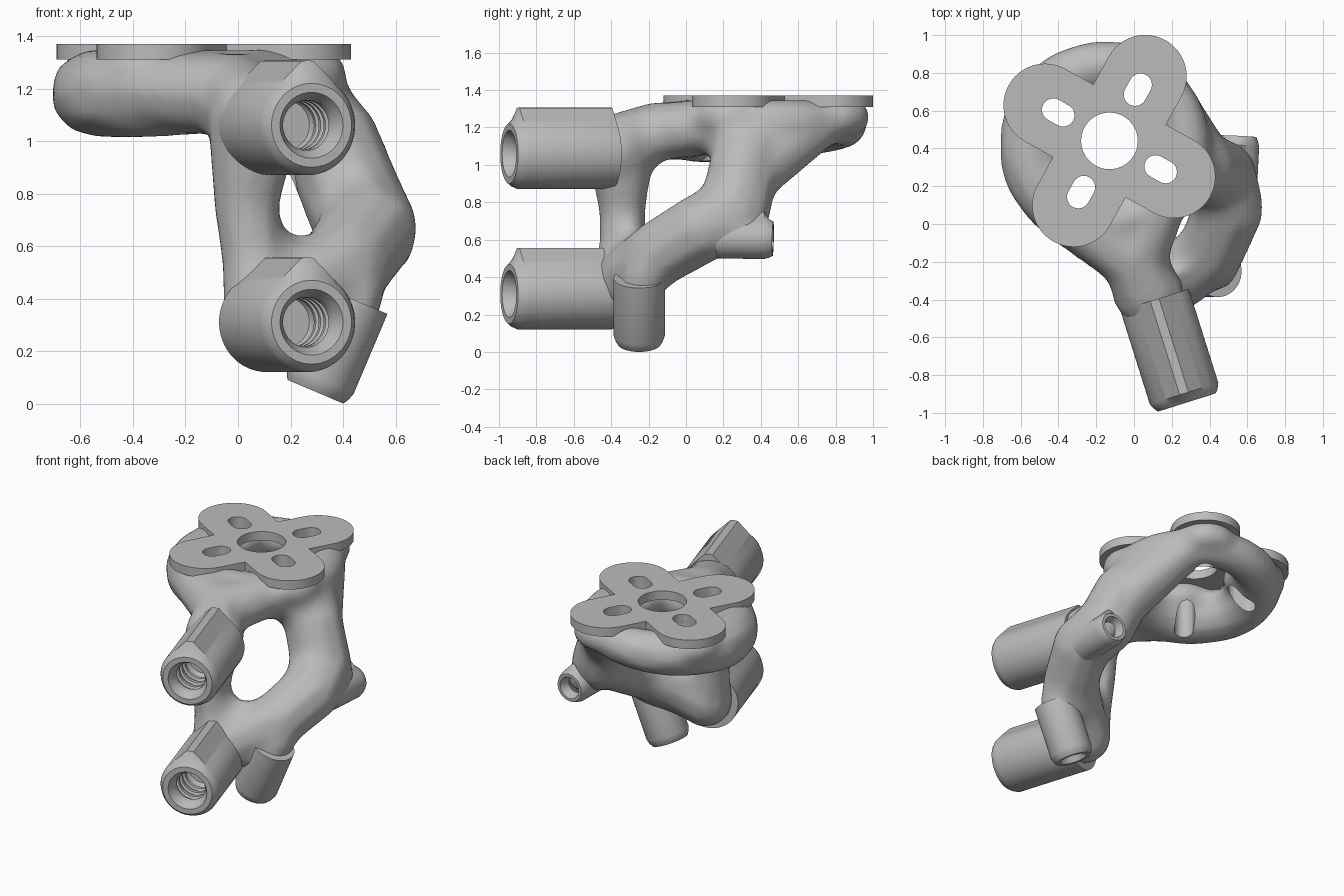
import bpy, bmesh, math
from math import sin, cos, pi, radians
from mathutils import Vector

default = bpy.data.objects.get("Cube")
if default:
    bpy.data.objects.remove(default, do_unlink=True)

grey = bpy.data.materials.new("plain_grey")
grey.use_nodes = True
grey.diffuse_color = (0.5, 0.5, 0.5, 1)
grey.node_tree.nodes["Principled BSDF"].inputs["Base Color"].default_value = grey.diffuse_color

HUB = Vector((-0.13, 0.44, 0))   # centre of the mounting flange
TOP = 1.37
FILLET = 0.07                    # swell before fusing, taken off afterwards
PETALS = [radians(61 + 90 * k) for k in range(4)]


def make_object(name, bm):
    bmesh.ops.recalc_face_normals(bm, faces=bm.faces)
    mesh = bpy.data.meshes.new(name)
    bm.to_mesh(mesh)
    bm.free()
    mesh.materials.append(grey)
    obj = bpy.data.objects.new(name, mesh)
    bpy.context.collection.objects.link(obj)
    return obj


def finish(obj):
    bpy.ops.object.select_all(action='DESELECT')
    obj.select_set(True)
    bpy.context.view_layer.objects.active = obj
    for mod in list(obj.modifiers):
        bpy.ops.object.modifier_apply(modifier=mod.name)
    bpy.ops.object.shade_smooth_by_angle(angle=radians(32))


def add_modifier(obj, kind, **settings):
    mod = obj.modifiers.new(kind.lower(), kind)
    for key, value in settings.items():
        setattr(mod, key, value)


def prism(bm, points, low, high):
    """Vertical solid from a flat outline."""
    bottom = bm.faces.new([bm.verts.new((p.x, p.y, low)) for p in points])
    grown = bmesh.ops.extrude_face_region(bm, geom=[bottom])["geom"]
    verts = [g for g in grown if isinstance(g, bmesh.types.BMVert)]
    bmesh.ops.translate(bm, verts=verts, vec=(0, 0, high - low))


def polar(angle, radius):
    return Vector((cos(angle), sin(angle), 0)) * radius


# Cutter: central hole and four radial slots
bm = bmesh.new()
prism(bm, [HUB + polar(2 * pi * i / 48, 0.15) for i in range(48)], 0.8, 1.6)
for a in PETALS:
    outline = []
    for side, dist in ((0, 0.34), (pi, 0.28)):
        outline += [HUB + polar(a, dist) + polar(a + side - pi / 2 + pi * i / 12, 0.06)
                    for i in range(13)]
    prism(bm, outline, 0.8, 1.6)
cutter = make_object("hole_cutter", bm)
cutter.hide_render = True
cutter.display_type = 'WIRE'


def cut_holes(obj):
    add_modifier(obj, 'BOOLEAN', operation='DIFFERENCE', solver='EXACT', object=cutter)


# Four-petal mounting flange
bm = bmesh.new()
outline = []
for a in PETALS:
    outline += [HUB + polar(a, 0.39) + polar(a - pi / 2 + pi * i / 24, 0.22) for i in range(25)]
    outline.append(HUB + polar(a + pi / 4, 0.22 * math.sqrt(2)))
prism(bm, outline, TOP - 0.06, TOP)
flange = make_object("mounting_flange", bm)
cut_holes(flange)
finish(flange)

# Organic body: swept balls along the struts, fused with soft fillets
body = bmesh.new()


def ball(point, radius):
    made = bmesh.ops.create_icosphere(body, subdivisions=2, radius=radius + FILLET)
    bmesh.ops.translate(body, verts=made["verts"], vec=point)


def strut(*stations):
    """Each station is x, y, z, radius."""
    stations = [Vector(s) for s in stations]
    for a, b in zip(stations, stations[1:]):
        steps = max(2, int((b - a).length / 0.04))
        for i in range(steps + 1):
            p = a.lerp(b, i / steps)
            ball(p.xyz, p.w)


# rim ring under the flange, heaviest at the front left
for i in range(72):
    a = 2 * pi * i / 72
    r = 0.15 + 0.025 * cos(a - radians(225))
    reach = 0.415 + 0.015 * cos(a - radians(235))
    ball(HUB + polar(a, reach) + Vector((0, 0, 1.355 - r)), r)
# pads filling the underside of each petal
for a in PETALS:
    for i in range(12):
        ball(HUB + polar(a, 0.39) + polar(pi * i / 6, 0.11) + Vector((0, 0, TOP - 0.115)), 0.1)
# upper neck, fanning out to the ring
for end in ((-0.38, 0.06), (-0.15, 0.0), (0.1, 0.02)):
    strut((0.08, -0.37, 1.09, 0.195), (0.0, -0.2, 1.17, 0.165), (*end, 1.195, 0.155))
# column between the two sockets
strut((0.11, -0.37, 0.32, 0.175), (0.06, -0.34, 0.55, 0.13), (0.03, -0.34, 0.75, 0.13),
      (0.06, -0.35, 1.06, 0.185))
# curved side arm from the lower socket up to the ring
strut((0.11, -0.36, 0.33, 0.18), (0.25, -0.27, 0.43, 0.18), (0.41, -0.14, 0.53, 0.185),
      (0.5, 0.08, 0.66, 0.195), (0.45, 0.26, 0.75, 0.2), (0.35, 0.31, 1.0, 0.195),
      (0.23, 0.38, 1.18, 0.165))
# gusset sweeping back under the rim
strut((0.35, 0.33, 0.95, 0.18), (0.17, 0.68, 1.2, 0.145))
# roots of the foot and the rear boss
strut((0.41, -0.25, 0.31, 0.12), (0.44, -0.22, 0.42, 0.125), (0.42, -0.14, 0.53, 0.17))
strut((0.53, 0.1, 0.65, 0.15), (0.55, 0.33, 0.625, 0.095))

frame = make_object("organic_frame", body)
add_modifier(frame, 'REMESH', mode='VOXEL', voxel_size=0.02)
add_modifier(frame, 'SMOOTH', factor=0.5, iterations=12)
add_modifier(frame, 'DISPLACE', mid_level=0, strength=-FILLET)
add_modifier(frame, 'REMESH', mode='VOXEL', voxel_size=0.02)
add_modifier(frame, 'SMOOTH', factor=0.5, iterations=8)
cut_holes(frame)
finish(frame)


def socket(name, mouth, inward, up, radius, length, depth, teardrop=True):
    """Solid boss with a chamfered mouth and a threaded blind bore."""
    mouth, d, u = Vector(mouth), Vector(inward).normalized(), Vector(up)
    side = d.cross(u).normalized()
    u = side.cross(d)
    count = 64

    def outer(t):
        t = abs((t + pi) % (2 * pi) - pi)
        if not teardrop or t > pi / 4:
            return radius
        return min(radius / cos(t - pi / 4), 1.3 * radius / cos(t))

    # loops: distance along the axis, scale, follows the outer profile
    loops = [(length, 1, True), (0.05, 1, True), (0.02, 0.93, False), (0, 0.84, False),
             (0, 0.66, False), (0.04, 0.55, False)]
    threads = 4
    pitch = (depth - 0.08) / threads
    for k in range(threads):
        z = 0.06 + k * pitch
        loops += [(z, 0.5, False), (z + pitch * 0.4, 0.5, False),
                  (z + pitch * 0.5, 0.58, False), (z + pitch * 0.9, 0.58, False)]
    loops.append((depth, 0.5, False))

    bm = bmesh.new()
    rings = []
    for dist, scale, profiled in loops:
        ring = []
        for i in range(count):
            t = 2 * pi * i / count
            r = outer(t) if profiled else radius * scale
            ring.append(bm.verts.new(mouth + d * dist + (u * cos(t) + side * sin(t)) * r))
        rings.append(ring)
    for a, b in zip(rings, rings[1:]):
        for i in range(count):
            j = (i + 1) % count
            bm.faces.new((a[i], a[j], b[j], b[i]))
    bm.faces.new(rings[0])
    bm.faces.new(rings[-1])
    finish(make_object(name, bm))


# Two long front sockets
for name, z in (("lower_socket", 0.31), ("upper_socket", 1.06)):
    socket(name, (0.28, -0.945, z), (-0.3, 0.954, 0), (0, 0, 1), 0.19, 0.57, 0.33)
# Rear boss and slanted foot
socket("rear_boss", (0.555, 0.465, 0.605), (-0.05, -1, 0.02), (0, 0, 1), 0.11, 0.3, 0.12)
socket("slanted_foot", (0.295, -0.25, 0.045), (0.39, 0, 0.92), (0, 1, 0), 0.137, 0.38, 0.14, False)
